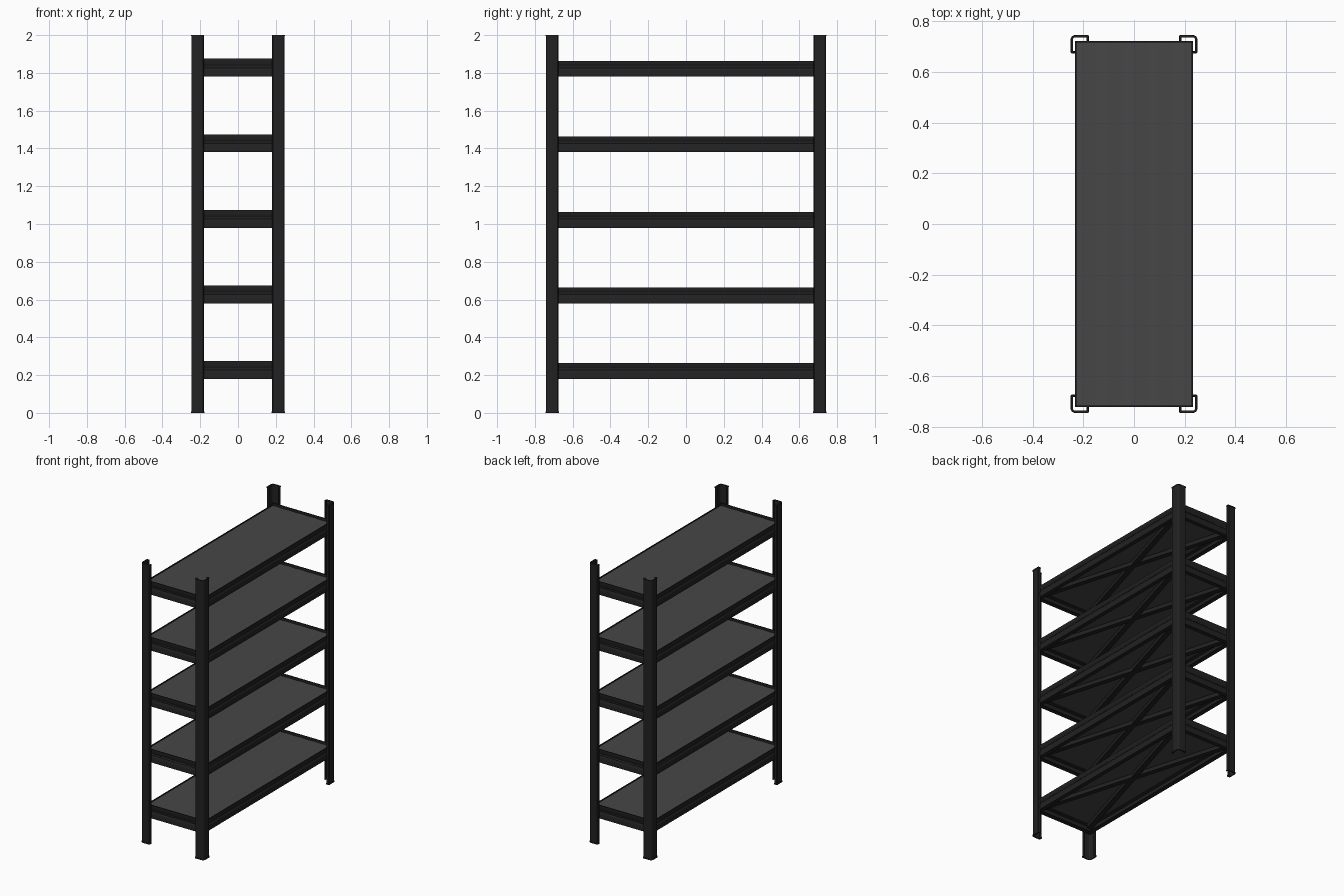
import bpy, bmesh, math
from mathutils import Matrix, Vector

if "Cube" in bpy.data.objects:
    bpy.data.objects.remove(bpy.data.objects["Cube"])

HX, HY = 0.232, 0.722           # outer faces of the shelf frames
LEVELS = [0.18 + 0.4 * i for i in range(5)]


def material(name, v):
    m = bpy.data.materials.new(name)
    m.diffuse_color = (v, v, v, 1)
    m.use_nodes = True
    m.node_tree.nodes["Principled BSDF"].inputs["Base Color"].default_value = m.diffuse_color
    return m


STEEL = material("black_steel", 0.0155)
BOARD = material("dark_grey_board", 0.062)


def finish(name, bm, mat, smooth=True):
    bmesh.ops.recalc_face_normals(bm, faces=bm.faces[:])
    me = bpy.data.meshes.new(name)
    bm.to_mesh(me)
    bm.free()
    me.materials.append(mat)
    ob = bpy.data.objects.new(name, me)
    bpy.context.collection.objects.link(ob)
    if smooth:
        bpy.ops.object.select_all(action='DESELECT')
        ob.select_set(True)
        bpy.context.view_layer.objects.active = ob
        bpy.ops.object.shade_smooth_by_angle(angle=math.radians(35))
    return ob


def extrude_profile(bm, pts, place, a, b):
    """Closed prism: place(u, v, t) maps profile point and length to space."""
    lo = [bm.verts.new(place(u, v, a)) for u, v in pts]
    hi = [bm.verts.new(place(u, v, b)) for u, v in pts]
    n = len(pts)
    for i in range(n):
        j = (i + 1) % n
        bm.faces.new((lo[i], lo[j], hi[j], hi[i]))
    bm.faces.new(lo[::-1])
    bm.faces.new(hi)


def post_profile(g=0.0):
    """Rounded angle section with inward lips, measured from the outer corner."""
    w, d, t, r = 0.066 + g, 0.02, 0.006, 0.016
    arc = [(r - (r + g) * math.cos(a), r - (r + g) * math.sin(a))
           for a in (math.pi / 2 * k / 6 for k in range(7))]
    inner = [(r - (r - t) * math.cos(a), r - (r - t) * math.sin(a))
             for a in (math.pi / 2 * k / 6 for k in range(6, -1, -1))]
    return ([(d, w), (-g + 0.003, w), (-g, w - 0.004)] + arc +
            [(w - 0.004, -g), (w, -g + 0.003), (w, d), (w - t, d), (w - t, t)] +
            inner + [(t, w - t), (d, w - t)])


# corner posts, with slightly wider end caps
for sx, nx in ((-1, "left"), (1, "right")):
    for sy, ny in ((-1, "front"), (1, "back")):
        bm = bmesh.new()

        def at(u, v, t):
            return (sx * (0.247 - u), sy * (0.742 - v), t)
        extrude_profile(bm, post_profile(), at, 0.008, 1.994)
        extrude_profile(bm, post_profile(0.003), at, 0.0, 0.008)
        extrude_profile(bm, post_profile(0.002), at, 1.994, 2.0)
        finish(f"{ny}_{nx}_post", bm, STEEL)


def rail_profile(top):
    """Grooved rail with a ledge for the board and a turned-in bottom lip."""
    return [(0, 0), (0, 0.034), (0.003, 0.041), (0.008, 0.047), (0.008, 0.054),
            (0.003, 0.062), (0, 0.068), (0, top), (0.006, top), (0.006, 0.052),
            (0.032, 0.052), (0.032, 0.047), (0.014, 0.042), (0.014, 0.006),
            (0.03, 0.006), (0.03, 0)]


def bar(bm, p, q, width, z0, z1):
    """Straight diagonal bar between two plan points."""
    p, q = Vector(p), Vector(q)
    d = q - p
    m = (Matrix.Translation(((p.x + q.x) / 2, (p.y + q.y) / 2, (z0 + z1) / 2)) @
         Matrix.Rotation(math.atan2(d.y, d.x), 4, 'Z') @
         Matrix.Diagonal((d.length, width, z1 - z0, 1)))
    bmesh.ops.create_cube(bm, size=1, matrix=m)


for i, z in enumerate(LEVELS, 1):
    # frame rails
    for s, side, end in ((-1, "left", "front"), (1, "right", "back")):
        bm = bmesh.new()
        extrude_profile(bm, rail_profile(0.083),
                        lambda u, v, t: (s * (HX - u), t, z + v), -HY, HY)
        finish(f"{side}_rail_{i}", bm, STEEL)
        bm = bmesh.new()
        extrude_profile(bm, rail_profile(0.095),
                        lambda u, v, t: (t, s * (HY - u), z + v), -HX, HX)
        finish(f"{end}_rail_{i}", bm, STEEL)

    # crossed braces under the board
    bm = bmesh.new()
    x, y = HX - 0.03, HY - 0.03
    bar(bm, (-x, -y), (x, y), 0.036, z + 0.022, z + 0.05)
    bar(bm, (-x, y), (x, -y), 0.036, z + 0.018, z + 0.046)
    finish(f"cross_brace_{i}", bm, STEEL, smooth=False)

    # board with shallow lengthwise waves
    bm = bmesh.new()
    w, n = HX - 0.006, 40
    xs = [-w + 2 * w * k / n for k in range(n + 1)]
    pts = [(x, 0.077 + 0.001 * math.cos(2 * math.pi * x / 0.1)) for x in xs]
    pts += [(w, 0.052), (-w, 0.052)]
    extrude_profile(bm, pts, lambda u, v, t: (u, t, z + v), -HY + 0.006, HY - 0.006)
    finish(f"board_{i}", bm, BOARD)
